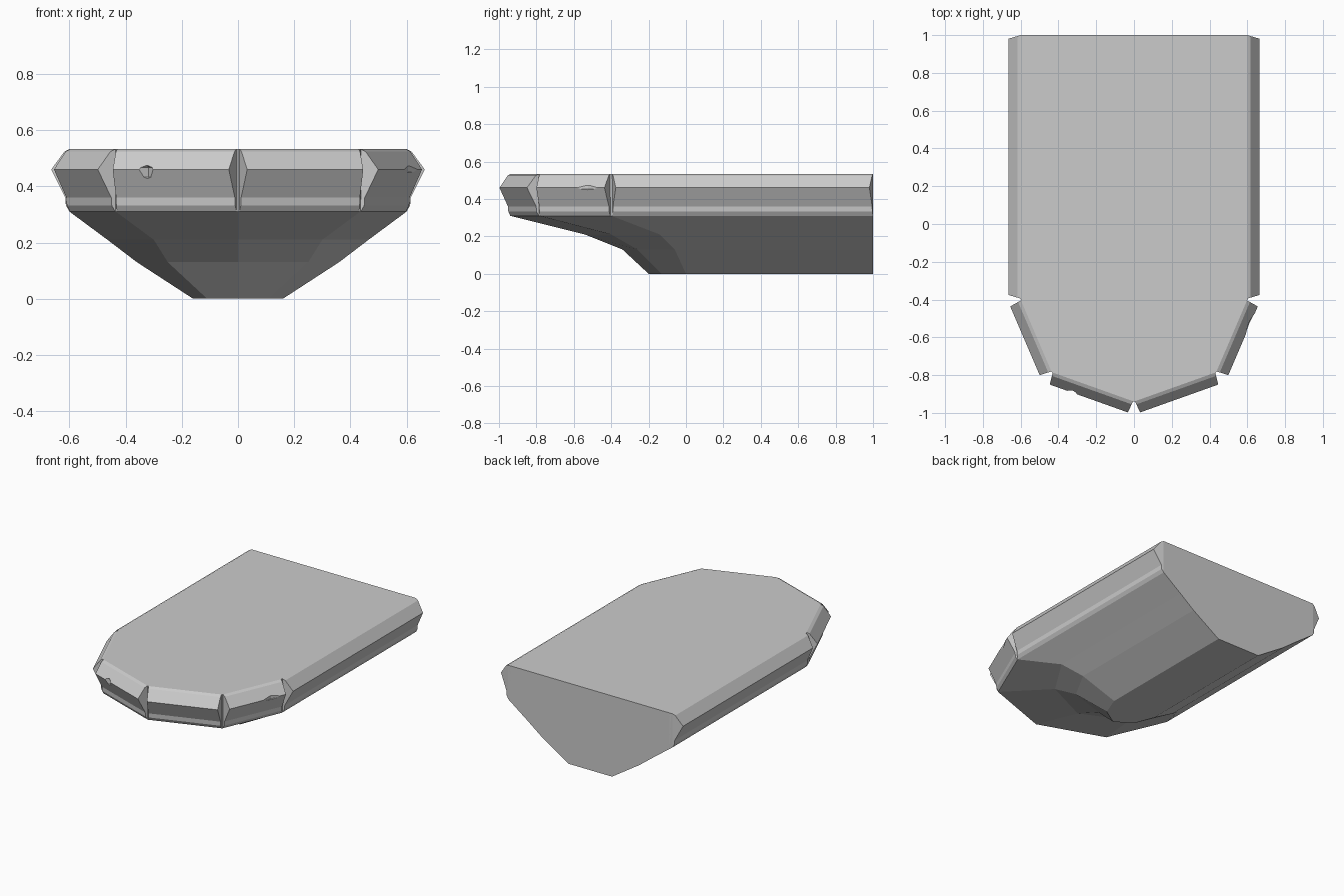
import bpy, bmesh, math
from mathutils import Vector

if "Cube" in bpy.data.objects:
    bpy.data.objects.remove(bpy.data.objects["Cube"])

def make_object(name, verts, faces):
    bm = bmesh.new()
    vs = [bm.verts.new(v) for v in verts]
    for f in faces:
        bm.faces.new([vs[i] for i in f])
    bmesh.ops.recalc_face_normals(bm, faces=bm.faces)
    me = bpy.data.meshes.new(name)
    bm.to_mesh(me)
    bm.free()
    ob = bpy.data.objects.new(name, me)
    bpy.context.collection.objects.link(ob)
    return ob

def loft(name, rings):
    """Join equal closed rings with quads and cap both ends."""
    n = len(rings[0])
    verts = [p for r in rings for p in r]
    faces = [list(range(n)), list(range(n * (len(rings) - 1), n * len(rings)))]
    for k in range(len(rings) - 1):
        for i in range(n):
            j = (i + 1) % n
            faces.append([k * n + i, k * n + j, (k + 1) * n + j, (k + 1) * n + i])
    return make_object(name, verts, faces)

def outline(z, side_x, side_y, mid_x, mid_y, nose_y):
    half = [(side_x, 1), (side_x, side_y), (mid_x, mid_y)]
    pts = half + [(0, nose_y)] + [(-x, y) for x, y in reversed(half)]
    return [Vector((x, y, z)) for x, y in pts]

# hull: flat keel rising to the vertical core behind the rim
rings = [outline(0, .16, 0, .11, -.13, -.20),
         outline(.13, .36, -.06, .25, -.26, -.34),
         outline(.21, .465, -.14, .30, -.40, -.54),
         outline(.31, .60, -.40, .435, -.785, -.94),
         outline(.533, .60, -.40, .435, -.785, -.94)]
loft("hull", rings)

# rim panels: one bevelled bar along each edge, with slanted ends leaving grooves
PROFILE = [(-.02, .533), (0, .533), (.018, .524), (.065, .46),
           (.015, .36), (.013, .332), (0, .31), (-.02, .31)]

def rim_panel(name, a, b, taper):
    a, b = Vector(a), Vector(b)
    d = (b - a).normalized()
    nrm = Vector((-d.y, d.x, 0))
    if nrm.dot((a + b) / 2 - Vector((0, .2, 0))) < 0:
        nrm = -nrm
    ends = []
    for p, s in ((a, 1), (b, -1)):
        ends.append([p + nrm * o + d * s * (max(o, 0) * taper + .005)
                     + Vector((0, 0, z)) for o, z in PROFILE])
    # the square stern end stays flush with the hull
    return loft(name, ends)

edge = [(.60, 1.005, 0), (.60, -.40, 0), (.435, -.785, 0), (0, -.94, 0)]
panels = {}
for side, s in (("right", 1), ("left", -1)):
    for i, part in enumerate(("side", "bow_shoulder", "bow")):
        a, b = [(x * s, y, z) for x, y, z in edge[i:i + 2]]
        name = f"{side}_{part}_panel"
        panels[name] = rim_panel(name, a, b, .3 if i == 0 else .1)

# chips knocked out of two panel ridges
def chip(panel, loc, radii, angle):
    bpy.ops.mesh.primitive_uv_sphere_add(segments=4, ring_count=2, radius=1,
                                         location=loc, rotation=(0, 0, angle))
    cutter = bpy.context.object
    cutter.name = "chip_cutter"
    cutter.scale = radii
    cutter.hide_render = True
    mod = panel.modifiers.new("chip", 'BOOLEAN')
    mod.operation = 'DIFFERENCE'
    mod.solver = 'EXACT'
    mod.object = cutter
    bpy.context.view_layer.objects.active = panel
    bpy.ops.object.modifier_apply(modifier=mod.name)
    bpy.data.objects.remove(cutter)

chip(panels["left_bow_panel"], (-.33, -.90, .45), (.04, .04, .035), -.35)
chip(panels["right_bow_shoulder_panel"], (.622, -.53, .462), (.11, .02, .02),
     math.atan2(.385, .165))
